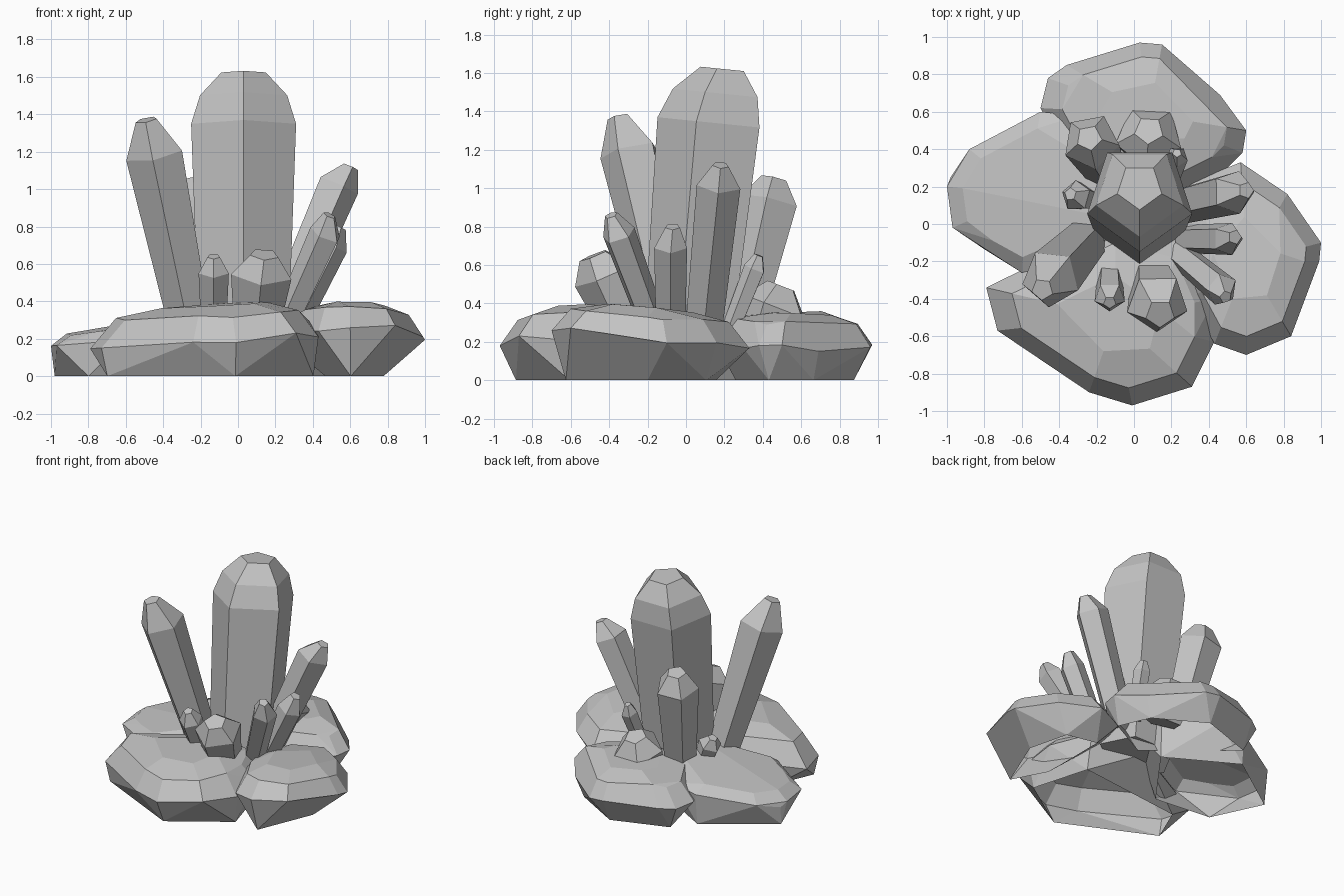
import bpy, bmesh, math, random
from mathutils import Vector

cube = bpy.data.objects.get("Cube")
if cube:
    bpy.data.objects.remove(cube, do_unlink=True)

stone = bpy.data.materials.new("stone_grey")
stone.use_nodes = True
GREY = (0.55, 0.55, 0.55, 1)
stone.diffuse_color = GREY
stone.node_tree.nodes["Principled BSDF"].inputs["Base Color"].default_value = GREY


def finish(bm, name):
    """Turn a bmesh into a flat-shaded stone object."""
    bmesh.ops.recalc_face_normals(bm, faces=bm.faces)
    mesh = bpy.data.meshes.new(name)
    bm.to_mesh(mesh)
    bm.free()
    mesh.materials.append(stone)
    obj = bpy.data.objects.new(name, mesh)
    bpy.context.collection.objects.link(obj)
    return obj


def crystal(name, base, shoulder, tip, radii, spin=-90, collar=None):
    """Five-sided prism from base to shoulder, narrowing to a small flat tip."""
    base, shoulder, tip = Vector(base), Vector(shoulder), Vector(tip)
    turn = Vector((0, 0, 1)).rotation_difference(shoulder - base)
    levels = list(zip((base, shoulder, tip), radii))
    if collar:
        share, radius = collar
        levels.insert(2, (shoulder.lerp(tip, share), radius))
    bm = bmesh.new()
    rings = []
    for centre, radius in levels:
        ring = []
        for i in range(5):
            a = math.radians(spin) + i * math.tau / 5
            arm = Vector((math.cos(a), math.sin(a), 0)) * radius
            ring.append(bm.verts.new(centre + turn @ arm))
        rings.append(ring)
    for low, high in zip(rings, rings[1:]):
        for i in range(5):
            j = (i + 1) % 5
            bm.faces.new((low[i], low[j], high[j], high[i]))
    bm.faces.new(rings[-1])
    bm.faces.new(rings[0][::-1])
    return finish(bm, name)


def boulder(name, outline, top, girth, slope, foot, seed):
    """Flat faceted rock: hull of shrinking outline rings, open underneath.
    slope tilts the upper surface along x and y, foot scales the ground ring."""
    rng = random.Random(seed)
    points = [Vector((x, y, 0)) for x, y in outline]
    middle = sum(points, Vector()) / len(points)
    # each ring: outline scale, height, random wobble
    rings = ((1, girth, 0.02), (0.8, girth + (top - girth) * 0.75, 0.015),
             (0.45, top, 0.01))
    bm = bmesh.new()
    for i, p in enumerate(points):
        arm = p - middle
        if i % 2:
            bm.verts.new(middle + Vector((arm.x * foot[0], arm.y * foot[1], 0)))
        for level, (scale, height, wobble) in enumerate(rings):
            if level == 2 and i % 2:
                continue
            q = middle + arm * scale
            lift = scale * (arm.x * slope[0] + arm.y * slope[1])
            q.z = max(0.04, height + lift + rng.uniform(-wobble, wobble))
            bm.verts.new(q)
    hull = bmesh.ops.convex_hull(bm, input=bm.verts)
    spare = {g for g in hull["geom_interior"] + hull["geom_unused"]
             if isinstance(g, bmesh.types.BMVert)}
    bmesh.ops.delete(bm, geom=list(spare), context="VERTS")
    bmesh.ops.dissolve_limit(bm, angle_limit=math.radians(9),
                             verts=bm.verts, edges=bm.edges)
    under = [f for f in bm.faces if f.calc_center_median().z < 0.001]
    bmesh.ops.delete(bm, geom=under, context="FACES")
    return finish(bm, name)


# Rock bed
boulder("front_rock",
        [(-.79, -.34), (-.73, -.57), (-.24, -.9), (-.01, -.97), (.31, -.87),
         (.43, -.63), (.43, -.4), (.3, -.1), (-.1, 0), (-.6, -.22)],
        0.375, 0.2, (0.06, 0.02), (0.95, 0.82), 1)
boulder("left_side_rock",
        [(-1, .2), (-.98, .25), (-.88, .4), (-.5, .6), (-.3, .58), (0, .3),
         (0, 0), (-.35, -.2), (-.6, -.26), (-.8, -.15), (-.97, -.02)],
        0.29, 0.215, (0.17, 0), (1, 0.95), 2)
boulder("right_side_rock",
        [(.57, .33), (.82, .16), (1, -.1), (.99, -.2), (.84, -.6),
         (.6, -.7), (.43, -.64), (.3, -.4), (.2, -.1), (.3, .22)],
        0.375, 0.22, (0, -0.08), (0.45, 0.85), 3)
boulder("back_rock",
        [(-.5, .62), (-.46, .78), (-.36, .85), (.03, .97), (.15, .96),
         (.46, .69), (.6, .5), (.58, .38), (.5, .3), (.2, .15), (-.3, .25)],
        0.35, 0.18, (-0.03, -0.02), (0.85, 0.75), 4)

# Large crystals
crystal("main_crystal", (.03, .025, .15), (.03, .145, 1.34), (.03, .2, 1.62),
        (.25, .295, .125), collar=(.55, .245))
crystal("tall_crystal", (-.24, -.07, .2), (-.445, -.29, 1.19),
        (-.49, -.35, 1.37), (.115, .16, .06), spin=-95)
crystal("right_crystal", (.2, .09, .25), (.53, .17, 1.02), (.6, .18, 1.12),
        (.1, .12, .045), spin=0)
crystal("back_crystal", (-.14, .27, .2), (-.23, .44, .93),
        (-.24, .46, 1.05), (.11, .155, .07), spin=-80)

# Small crystals
crystal("front_right_crystal", (.24, -.16, .25), (.47, -.35, .76),
        (.49, -.39, .86), (.075, .09, .035), spin=-40)
crystal("side_crystal", (.28, -.08, .25), (.5, -.08, .7), (.54, -.07, .8),
        (.08, .09, .04), spin=0)
crystal("front_small_crystal", (-.13, -.25, .25), (-.13, -.39, .56),
        (-.13, -.42, .64), (.07, .085, .035))
crystal("back_small_crystal", (.19, .23, .25), (.23, .36, .58),
        (.23, .38, .65), (.05, .06, .025), spin=-20)
crystal("left_small_crystal", (-.22, .13, .2), (-.31, .15, .4),
        (-.34, .16, .46), (.06, .085, .035), spin=20)

# Stubby crystals
crystal("front_stub", (.1, -.31, .28), (.125, -.42, .55), (.14, -.48, .65),
        (.13, .17, .08))
crystal("back_stub", (.08, .4, .2), (.08, .47, .38), (.08, .5, .49),
        (.14, .185, .08), spin=50)
